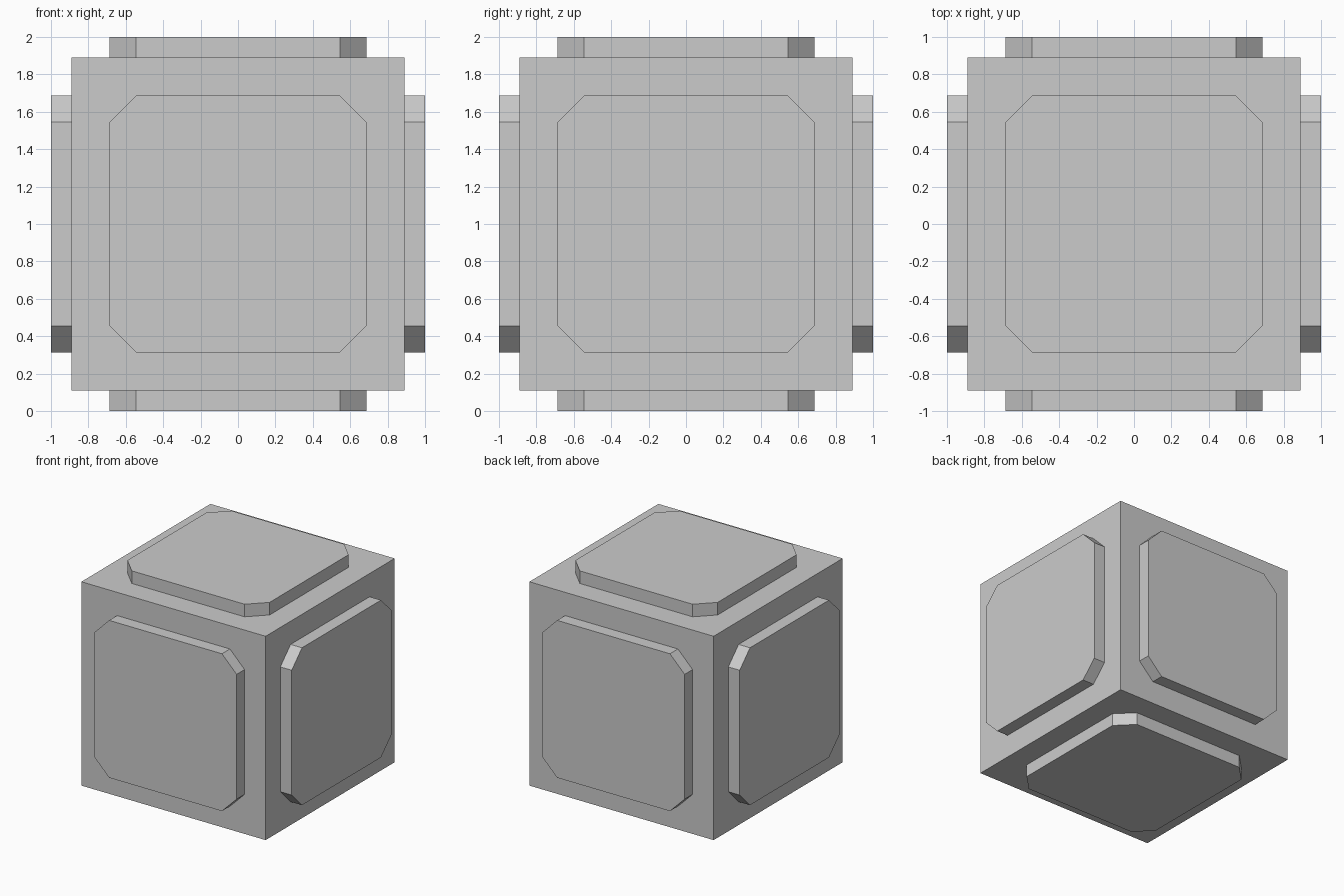
import bpy, bmesh
from mathutils import Vector

if "Cube" in bpy.data.objects:
    bpy.data.objects.remove(bpy.data.objects["Cube"])

CORE = 0.89      # half size of the cube
OUT = 1.0        # outer face of the panels
SINK = 0.01      # panel depth hidden in the cube
HALF = 0.687     # half width of a panel
CUT = 0.545      # where the clipped corners start
CENTRE = Vector((0, 0, 1))

# Core cube
bpy.ops.mesh.primitive_cube_add(size=2 * CORE, location=CENTRE)
bpy.context.object.name = "core_cube"

# Octagonal panel outline
OUTLINE = [(HALF, -CUT), (HALF, CUT), (CUT, HALF), (-CUT, HALF),
           (-HALF, CUT), (-HALF, -CUT), (-CUT, -HALF), (CUT, -HALF)]


def add_panel(name, direction):
    bm = bmesh.new()
    base = bm.faces.new([bm.verts.new((x, y, CORE - SINK)) for x, y in OUTLINE])
    ext = bmesh.ops.extrude_face_region(bm, geom=[base], use_keep_orig=True)
    top = [v for v in ext["geom"] if isinstance(v, bmesh.types.BMVert)]
    bmesh.ops.translate(bm, verts=top, vec=(0, 0, OUT - CORE + SINK))
    bmesh.ops.recalc_face_normals(bm, faces=bm.faces)
    mesh = bpy.data.meshes.new(name)
    bm.to_mesh(mesh)
    bm.free()
    panel = bpy.data.objects.new(name, mesh)
    panel.location = CENTRE
    panel.rotation_euler = Vector(direction).to_track_quat('Z', 'Y').to_euler()
    bpy.context.collection.objects.link(panel)


# One raised panel on each side
for side, direction in {"front": (0, -1, 0), "back": (0, 1, 0),
                        "left": (-1, 0, 0), "right": (1, 0, 0),
                        "top": (0, 0, 1), "bottom": (0, 0, -1)}.items():
    add_panel(side + "_panel", direction)
